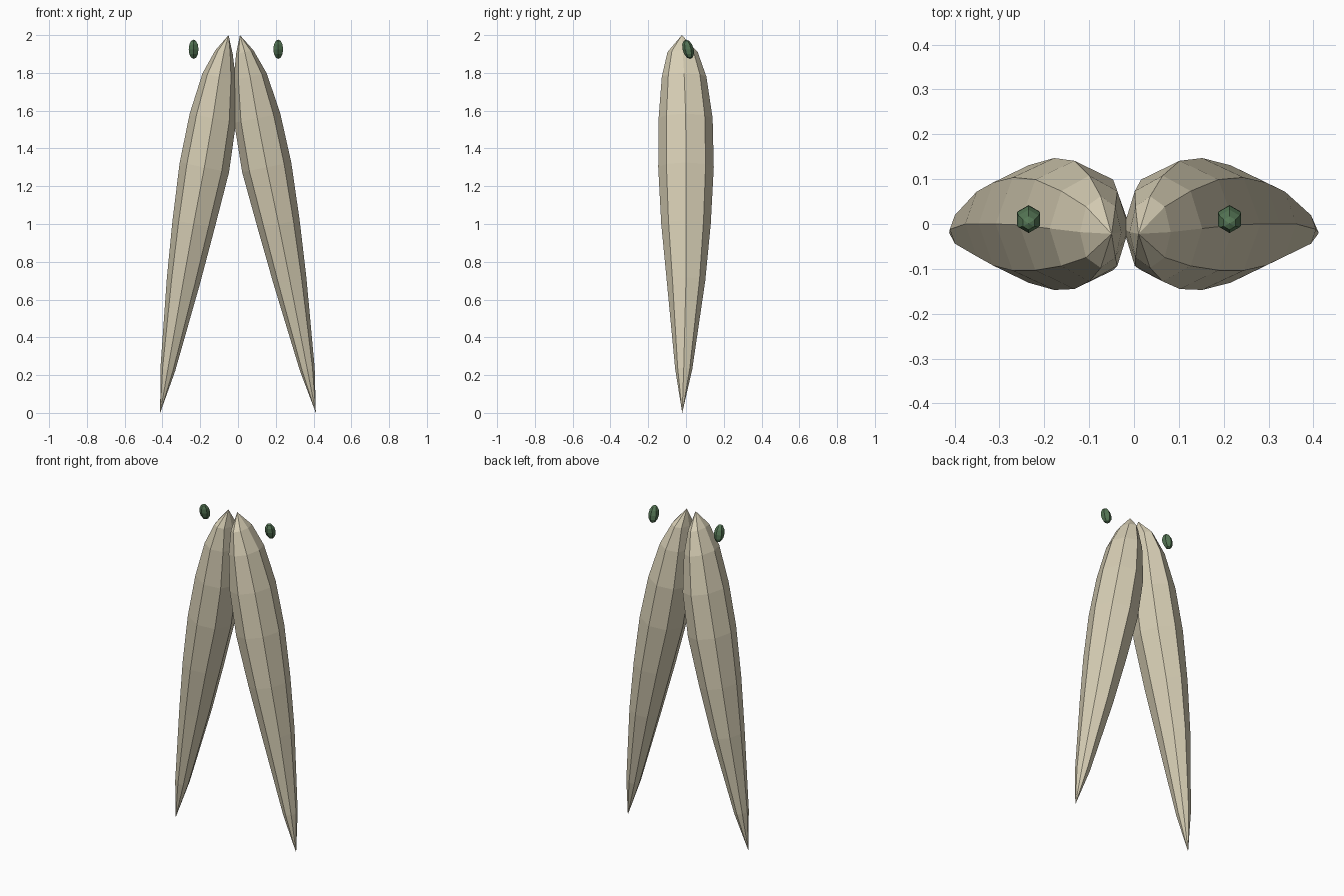
import bpy, bmesh, math

cube = bpy.data.objects.get("Cube")
if cube:
    bpy.data.objects.remove(cube, do_unlink=True)


def material(name, rgb):
    mat = bpy.data.materials.new(name)
    mat.use_nodes = True
    mat.diffuse_color = (*rgb, 1)
    mat.node_tree.nodes["Principled BSDF"].inputs["Base Color"].default_value = (*rgb, 1)
    return mat


tan = material("pale tan", (0.68, 0.62, 0.46))
green = material("dark green", (0.09, 0.18, 0.09))


def loft(name, bottom, rings, top, sides, mat, tilt=0.0, start=0.0, place=lambda p: p):
    """Closed spindle: rings are (centre x, centre y, centre z, radius x, radius y)."""
    bm = bmesh.new()
    loops = []
    for cx, cy, cz, rx, ry in rings:
        loop = []
        for i in range(sides):
            a = start + math.tau * i / sides
            dx = rx * math.cos(a)
            loop.append(bm.verts.new(place((cx + dx, cy + ry * math.sin(a), cz + tilt * dx))))
        loops.append(loop)
    low, high = bm.verts.new(place(bottom)), bm.verts.new(place(top))
    for i in range(sides):
        j = (i + 1) % sides
        bm.faces.new((low, loops[0][j], loops[0][i]))
        bm.faces.new((high, loops[-1][i], loops[-1][j]))
        for a, b in zip(loops, loops[1:]):
            bm.faces.new((a[i], a[j], b[j], b[i]))
    bmesh.ops.recalc_face_normals(bm, faces=bm.faces)
    mesh = bpy.data.meshes.new(name)
    bm.to_mesh(mesh)
    bm.free()
    mesh.materials.append(mat)
    obj = bpy.data.objects.new(name, mesh)
    bpy.context.collection.objects.link(obj)
    return obj


# Leaning spindle halves, the right one a slightly sheared mirror of the left
half_rings = [
    (0.367, -0.012, 0.23, 0.039, 0.045),
    (0.275, 0.0, 0.70, 0.087, 0.102),
    (0.215, 0.0, 1.00, 0.111, 0.131),
    (0.152, 0.0, 1.30, 0.130, 0.147),
    (0.102, -0.002, 1.56, 0.122, 0.143),
    (0.064, -0.01, 1.78, 0.088, 0.118),
    (0.036, -0.018, 1.91, 0.046, 0.080),
]


def mirrored(p):
    return (-p[0] - 0.02 * p[2], p[1], p[2])


for name, place in (("left_half", lambda p: p), ("right_half", mirrored)):
    loft(name, (0.412, -0.02, 0.0), half_rings, (0.01, -0.022, 2.0), 8, tan,
         tilt=0.2, place=place)

# Small six-sided eyes leaning forward at the top
RADIUS, HEIGHT, LEAN, EYE_Z = 0.03, 0.051, -0.2, 1.925
for name, x in (("left_eye", 0.213), ("right_eye", -0.235)):
    def level(angle):
        h, r = -HEIGHT * math.cos(angle), RADIUS * math.sin(angle)
        return (x, 0.011 + LEAN * h, EYE_Z + h, r, r)
    levels = [level(math.pi * k / 6) for k in range(7)]
    loft(name, levels[0][:3], levels[1:-1], levels[-1][:3], 6, green, start=math.pi / 2)
